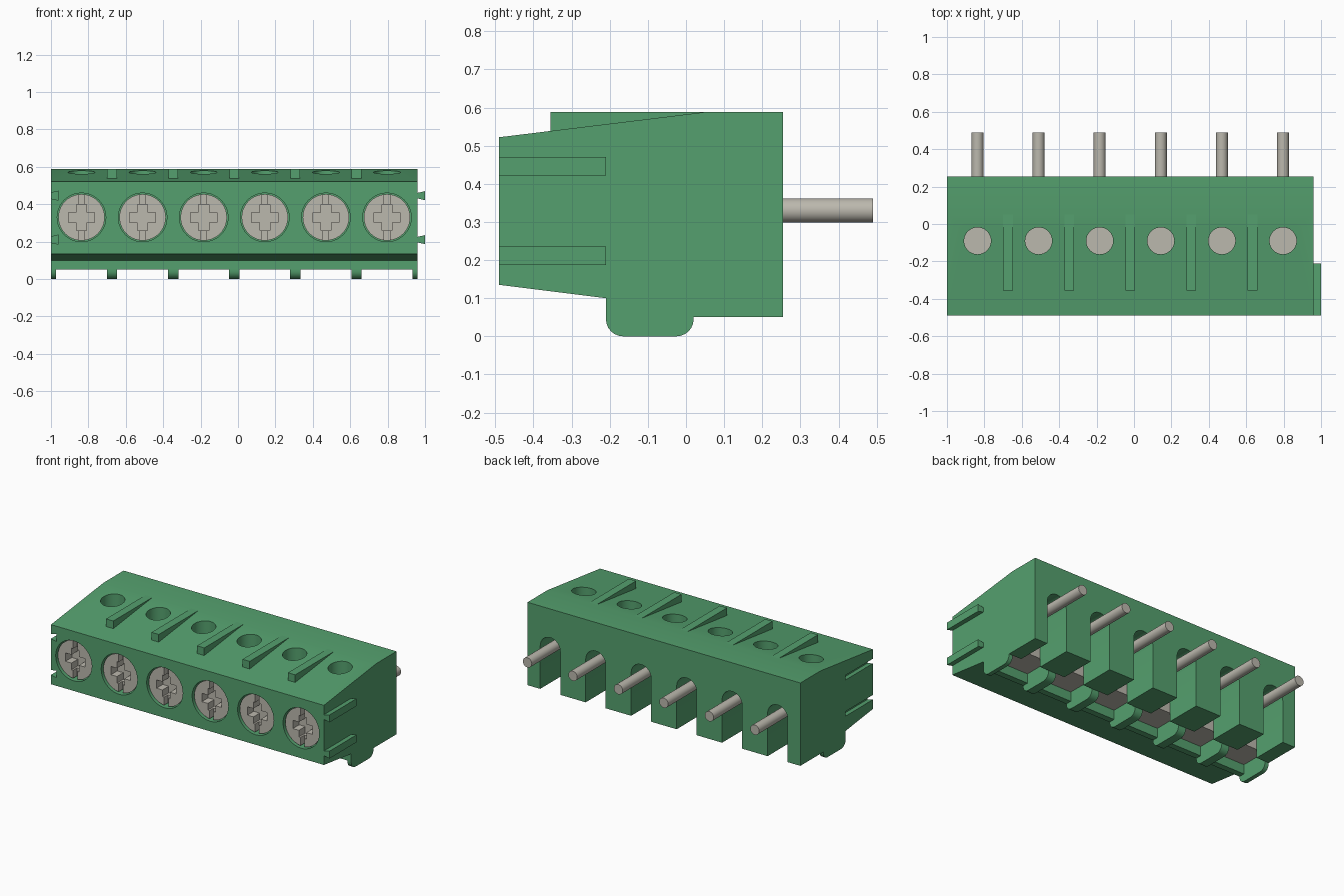
import bpy, bmesh, math

if "Cube" in bpy.data.objects:
    bpy.data.objects.remove(bpy.data.objects["Cube"], do_unlink=True)


def material(name, rgb):
    mat = bpy.data.materials.new(name)
    mat.use_nodes = True
    mat.diffuse_color = (*rgb, 1)
    mat.node_tree.nodes["Principled BSDF"].inputs["Base Color"].default_value = (*rgb, 1)
    return mat


GREEN = material("green plastic", (0.09, 0.352, 0.156))
METAL = material("warm grey metal", (0.50, 0.48, 0.42))

LEFT, RIGHT, POLES = -1.0, 0.96, 6
PITCH = (RIGHT - LEFT) / POLES
CENTRES = [LEFT + PITCH * (i + 0.5) for i in range(POLES)]
JOINTS = [LEFT + PITCH * i for i in range(1, POLES)]
AXIS_Z = 0.33
MAPS = {"x": lambda a, b, t: (t, a, b),
        "y": lambda a, b, t: (a, t, b),
        "z": lambda a, b, t: (a, b, t)}


def prism(bm, outline, axis, start, end):
    """Extrude a 2D outline along an axis."""
    rings = [[bm.verts.new(MAPS[axis](a, b, t)) for a, b in outline] for t in (start, end)]
    n = len(outline)
    faces = [bm.faces.new(ring) for ring in rings]
    for i in range(n):
        j = (i + 1) % n
        faces.append(bm.faces.new((rings[0][i], rings[0][j], rings[1][j], rings[1][i])))
    bmesh.ops.recalc_face_normals(bm, faces=faces)


def arc(cx, cy, r, a0, a1, n):
    return [(cx + r * math.cos(math.radians(a0 + (a1 - a0) * i / n)),
             cy + r * math.sin(math.radians(a0 + (a1 - a0) * i / n))) for i in range(n + 1)]


def circle(cx, cy, r, n=32):
    return arc(cx, cy, r, 0, 360, n)[:-1]


def rect(a0, a1, b0, b1):
    return [(a0, b0), (a1, b0), (a1, b1), (a0, b1)]


def build(name, pieces, mat):
    """Make one object from a list of prisms."""
    bm = bmesh.new()
    for piece in pieces:
        prism(bm, *piece)
    mesh = bpy.data.meshes.new(name)
    bm.to_mesh(mesh)
    bm.free()
    mesh.materials.append(mat)
    obj = bpy.data.objects.new(name, mesh)
    bpy.context.collection.objects.link(obj)
    return obj


def activate(obj):
    bpy.ops.object.select_all(action="DESELECT")
    obj.select_set(True)
    bpy.context.view_layer.objects.active = obj


def cut(obj, pieces):
    cutter = build("cutter", pieces, obj.data.materials[0])
    cutter.hide_render = True
    mod = obj.modifiers.new("cut", "BOOLEAN")
    mod.operation, mod.solver, mod.object = "DIFFERENCE", "EXACT", cutter
    activate(obj)
    bpy.ops.object.modifier_apply(modifier=mod.name)
    bpy.data.objects.remove(cutter, do_unlink=True)


def smooth(obj):
    activate(obj)
    bpy.ops.object.shade_smooth_by_angle(angle=math.radians(35))


def dovetail(x, z):
    """Trapezoid in x and z, widening outwards."""
    return [(x, z - 0.015), (x + 0.04, z - 0.024), (x + 0.04, z + 0.024), (x, z + 0.015)]


# Housing with sloping top and underside
side = [(-0.49, 0.135), (-0.21, 0.1), (-0.21, 0.05), (0.255, 0.05),
        (0.255, 0.588), (0.05, 0.588), (-0.49, 0.522)]
housing = build("housing", [(side, "x", LEFT, RIGHT)], GREEN)

# Clamp chambers open below, then arched rear slots
cut(housing, [(rect(c - 0.136, c + 0.136, -0.17, 0.02), "z", -0.1, 0.46) for c in CENTRES])
cut(housing, [([(c - 0.072, -0.1), (c + 0.072, -0.1)] + arc(c, AXIS_Z, 0.072, 0, 180, 16),
               "y", 0.0, 0.4) for c in CENTRES])

# Screw wells in front and wire holes on top
cut(housing, [(circle(c, AXIS_Z, 0.13, 40), "y", -0.6, -0.3) for c in CENTRES])
cut(housing, [(circle(c, -0.09, 0.072), "z", 0.43, 0.7) for c in CENTRES])

# Dovetail grooves on the right end
cut(housing, [(dovetail(LEFT - 0.001, z), "y", -0.6, -0.21) for z in (0.211, 0.446)])
smooth(housing)

# Dovetail rails on the left end
build("side_rails", [(dovetail(RIGHT, z), "y", -0.49, -0.21) for z in (0.211, 0.446)], GREEN)

# Raised wedges between the wire holes
wedge = [(-0.355, 0.52), (0.05, 0.57), (0.05, 0.588), (-0.355, 0.588)]
build("top_wedges", [(wedge, "x", x - 0.026, x + 0.026) for x in JOINTS], GREEN)

# Rounded feet under the partitions
foot = [(0.02, 0.1), (-0.21, 0.1)] + arc(-0.165, 0.045, 0.045, 180, 270, 6) \
    + arc(-0.025, 0.045, 0.045, 270, 360, 6)
spans = [(LEFT, LEFT + 0.0275), (RIGHT - 0.0275, RIGHT)]
spans += [(x - 0.0275, x + 0.0275) for x in JOINTS]
smooth(build("feet", [(foot, "x", a, b) for a, b in spans], GREEN))

# Metal clamps inside the chambers
build("clamps", [(rect(c - 0.134, c + 0.134, -0.168, 0.015), "z", 0.11, 0.44)
                 for c in CENTRES], METAL)

# Screws with a cross recess and a full-height slot
screws = build("screws", [(circle(c, AXIS_Z, 0.124, 40), "y", -0.475, -0.29)
                          for c in CENTRES], METAL)
cut(screws, [(rect(c - 0.07, c + 0.07, AXIS_Z - 0.027, AXIS_Z + 0.027), "y", -0.6, -0.41)
             for c in CENTRES])
cut(screws, [(rect(c - 0.027, c + 0.027, AXIS_Z - 0.07, AXIS_Z + 0.07), "y", -0.6, -0.41)
             for c in CENTRES])
cut(screws, [(rect(c - 0.015, c + 0.015, AXIS_Z - 0.2, AXIS_Z + 0.2), "y", -0.6, -0.435)
             for c in CENTRES])
smooth(screws)

# Round solder pins at the rear
smooth(build("pins", [(circle(c, AXIS_Z, 0.032, 24), "y", 0.0, 0.49) for c in CENTRES], METAL))
